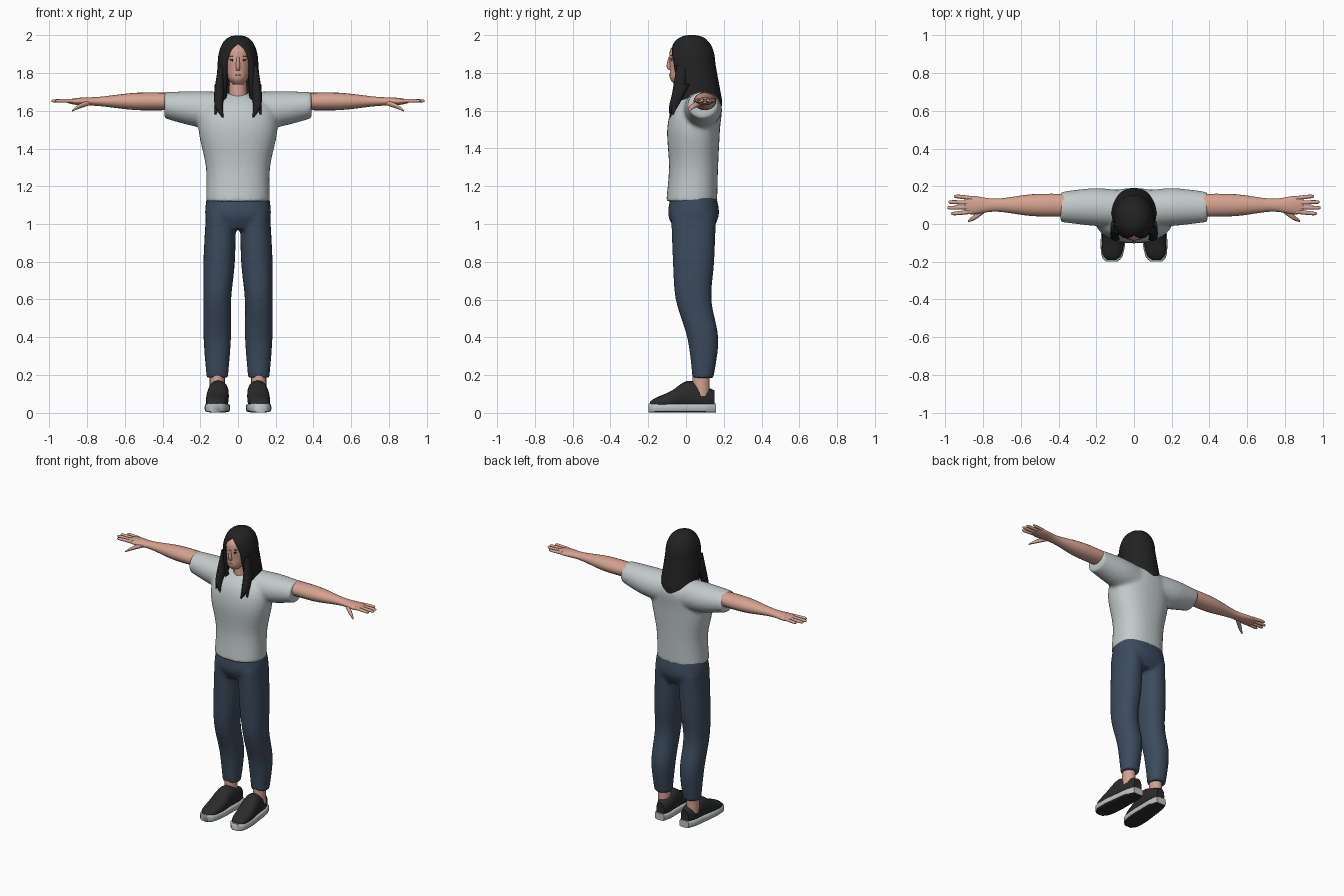
import bpy, bmesh, math
from mathutils import Matrix, Vector

cube = bpy.data.objects.get("Cube")
if cube:
    bpy.data.objects.remove(cube, do_unlink=True)


def material(name, red, green, blue):
    mat = bpy.data.materials.new(name)
    mat.use_nodes = True
    mat.diffuse_color = (red, green, blue, 1)
    shader = next(node for node in mat.node_tree.nodes if node.type == 'BSDF_PRINCIPLED')
    shader.inputs["Base Color"].default_value = (red, green, blue, 1)
    return mat


SKIN = material("skin", .66, .36, .28)
SHIRT = material("pale grey cloth", .54, .59, .59)
DENIM = material("navy denim", .045, .07, .11)
HAIR = material("black hair", .016, .016, .016)
SHOE = material("black shoe", .024, .024, .024)
SOLE = material("light sole", .5, .53, .53)
LIPS = material("lips", .42, .14, .12)
EYE = material("eye white", .6, .55, .52)
DARK = material("dark iris", .03, .02, .015)


def clamp(value):
    return max(0, min(1, value))


def smooth_path(points, steps=4):
    """Spline through the points, returned as a denser list."""
    ends = [points[0], *points, points[-1]]
    path = []
    for before, start, stop, after in zip(ends, ends[1:], ends[2:], ends[3:]):
        for step in range(steps):
            t = step / steps
            path.append([
                b + t / 2 * (c - a + t * (2 * a - 5 * b + 4 * c - d + t * (3 * (b - c) + d - a)))
                for a, b, c, d in zip(before, start, stop, after)])
    return path + [points[-1]]


def loft(bm, axis, centre, sections, side=1, sides=20, power=1.0):
    """Closed skin along an axis; a section is position, two radii and optional shifts off centre."""
    padded = [[*section, 0, 0][:5] for section in sections]
    rings = []
    for along, radius_a, radius_b, shift_a, shift_b in smooth_path(padded):
        ring = []
        for i in range(sides):
            angle = math.tau * i / sides
            cos, sin = math.cos(angle), math.sin(angle)
            a = centre[0] + shift_a + radius_a * math.copysign(abs(cos) ** power, cos)
            b = centre[1] + shift_b + radius_b * math.copysign(abs(sin) ** power, sin)
            x, y, z = {'x': (along, a, b), 'y': (a, along, b), 'z': (a, b, along)}[axis]
            ring.append(bm.verts.new((x * side, y, z)))
        rings.append(ring)
    for low, high in zip(rings, rings[1:]):
        for i in range(sides):
            j = (i + 1) % sides
            bm.faces.new((low[i], low[j], high[j], high[i]))
    bm.faces.new(rings[0])
    bm.faces.new(rings[-1])
    bmesh.ops.recalc_face_normals(bm, faces=bm.faces[:])


def ellipsoid(bm, centre, radii):
    matrix = Matrix.Translation(Vector(centre)) @ Matrix.Diagonal((*radii, 1))
    bmesh.ops.create_uvsphere(bm, u_segments=16, v_segments=10, radius=1, matrix=matrix)


def finish(name, bm, *materials, mirror=False, fuse=False, thickness=0):
    mesh = bpy.data.meshes.new(name)
    bm.to_mesh(mesh)
    bm.free()
    for mat in materials:
        mesh.materials.append(mat)
    mesh.shade_smooth()
    mesh.set_sharp_from_angle(angle=math.radians(60))
    obj = bpy.data.objects.new(name, mesh)
    bpy.context.scene.collection.objects.link(obj)
    if mirror:
        obj.modifiers.new("Mirror", 'MIRROR')
    if thickness:
        shell = obj.modifiers.new("Thickness", 'SOLIDIFY')
        shell.thickness, shell.offset = thickness, -1
    if fuse:
        remesh = obj.modifiers.new("Fuse", 'REMESH')
        remesh.mode, remesh.voxel_size, remesh.use_smooth_shade = 'VOXEL', .011, True
        relax = obj.modifiers.new("Relax", 'SMOOTH')
        relax.factor, relax.iterations = .5, 6


# Shirt: torso and both sleeves fused
bm = bmesh.new()
loft(bm, 'z', (0, .04), [(1.12, .17, .135, 0, -.01), (1.3, .17, .13), (1.5, .21, .14),
                         (1.62, .19, .13, 0, .02), (1.69, .08, .08, 0, .04)], sides=32, power=.88)
for side in (1, -1):
    loft(bm, 'x', (.09, 1.6), [(.06, .1, .1, -.01), (.22, .1, .095, 0, .01), (.39, .08, .07, 0, .03)], side)
finish("shirt", bm, SHIRT, fuse=True)

# Trousers: hips and both legs fused
bm = bmesh.new()
loft(bm, 'z', (0, .04), [(1.15, .165, .12), (1.05, .175, .135), (.97, .15, .1)], sides=32, power=.85)
for side in (1, -1):
    loft(bm, 'z', (.1, .04), [(1.06, .08, .12, -.01), (.8, .084, .11), (.6, .074, .095, .01),
                              (.39, .073, .082, .01, .05), (.185, .057, .056, .01, .05)], side, power=.9)
finish("trousers", bm, DENIM, fuse=True)

# Ankles
bm = bmesh.new()
loft(bm, 'z', (.11, .08), [(.09, .04, .045), (.26, .04, .045)])
finish("ankles", bm, SKIN, mirror=True)

# Shoes: upper and sole share stations of length, half width and height
stations = [(-.19, .025, .06), (-.16, .05, .08), (-.08, .06, .115), (.01, .055, .17),
            (.1, .048, .14), (.15, .03, .12)]
bm = bmesh.new()
loft(bm, 'y', (.105, .02), [(y, width, (top - .02) / 2, -.07 * y, (top - .02) / 2)
                            for y, width, top in stations], power=.85)
finish("shoe_uppers", bm, SHOE, mirror=True)

bm = bmesh.new()
loft(bm, 'y', (.105, .025), [(y * 1.05, width + .006, .024, -.07 * y) for y, width, top in stations], power=.4)
for face in bm.faces:
    face.material_index = int(face.normal.z < -.6)
finish("shoe_soles", bm, SOLE, SHOE, mirror=True)

# Arms and palms
bm = bmesh.new()
loft(bm, 'x', (.1, 1.65), [(.36, .06, .046), (.54, .058, .046), (.73, .034, .025),
                           (.85, .049, .019), (.9, .04, .009)])
finish("arms", bm, SKIN, mirror=True)

# Fingers fan out from the palm; the thumb points forward and down
bm = bmesh.new()
for i, reach in enumerate((.97, .99, .985, .955)):
    loft(bm, 'x', (.065 + .024 * i, 1.653), [(.86, .011, .011), (reach - .02, .01, .009, .006 * (i - 1.5)),
                                             (reach, .004, .004, .006 * (i - 1.5))], sides=10)
loft(bm, 'x', (.05, 1.625), [(.78, .016, .014, .035, .02), (.84, .016, .013, -.01),
                             (.88, .005, .004, -.035, -.025)], sides=10)
finish("fingers", bm, SKIN, mirror=True)

# Neck and head
bm = bmesh.new()
loft(bm, 'z', (0, .04), [(1.6, .055, .055), (1.7, .048, .053), (1.82, .046, .05)])
finish("neck", bm, SKIN)

bm = bmesh.new()
loft(bm, 'z', (0, .02), [(1.74, .025, .04, 0, -.04), (1.77, .052, .075, 0, -.03), (1.82, .068, .095, 0, -.01),
                         (1.88, .077, .108), (1.93, .07, .1), (1.97, .03, .05)], sides=32)
finish("head", bm, SKIN)

# Face
bm = bmesh.new()
loft(bm, 'z', (0, -.08), [(1.885, .008, .012), (1.835, .012, .023), (1.815, .012, .012)], sides=12)
finish("nose", bm, SKIN)

bm = bmesh.new()
ellipsoid(bm, (0, -.08, 1.79), (.018, .009, .008))
finish("lips", bm, LIPS)

bm = bmesh.new()
ellipsoid(bm, (.03, -.07, 1.868), (.013, .01, .006))
finish("eyes", bm, EYE, mirror=True)

bm = bmesh.new()
ellipsoid(bm, (.03, -.078, 1.868), (.006, .004, .005))
for height in (1.874, 1.89):
    ellipsoid(bm, (.03, -.075, height), (.015, .007, .002))
finish("irises_lashes_and_brows", bm, DARK, mirror=True)

# Hair: a domed shell, open at the face, that widens and then curls in at the hem
bm = bmesh.new()
grid, rows, columns = [], 20, 36
for row in range(rows + 1):
    z = 2 - .41 * (row / rows) ** 1.5
    dome = clamp((z - 1.85) / .15)
    drop = clamp((1.85 - z) / .2)
    curl = clamp((1.66 - z) / .07) ** 2
    crown = max(.15, (1 - dome ** 2) ** .37)
    half_width = .108 * crown + .014 * drop - .03 * curl
    half_depth = .125 * crown - .01 * curl
    middle = .03 + .037 * drop
    opening = math.radians(40 * math.sqrt(clamp((1.955 - z) / .1)) + 35 * curl)
    ring = []
    for column in range(columns + 1):
        angle = opening + (math.tau - 2 * opening) * column / columns
        ring.append(bm.verts.new((half_width * math.sin(angle), middle - half_depth * math.cos(angle), z)))
    grid.append(ring)
for upper, lower in zip(grid, grid[1:]):
    for i in range(columns):
        bm.faces.new((upper[i], lower[i], lower[i + 1], upper[i + 1]))
bm.faces.new(grid[0][:-1])
bmesh.ops.remove_doubles(bm, verts=bm.verts[:], dist=.0005)
finish("hair", bm, HAIR, thickness=.025)

# Front locks falling over the shoulders
bm = bmesh.new()
loft(bm, 'z', (.1, -.04), [(1.84, .014, .03, -.01, .02), (1.7, .026, .032), (1.62, .02, .02, 0, -.03),
                           (1.565, .004, .005, -.02, -.04)], sides=12)
loft(bm, 'z', (.11, -.04), [(1.74, .014, .03, 0, .03), (1.65, .016, .022, 0, -.01),
                            (1.58, .004, .006, .01, -.03)], sides=12)
finish("front_locks", bm, HAIR, mirror=True)
